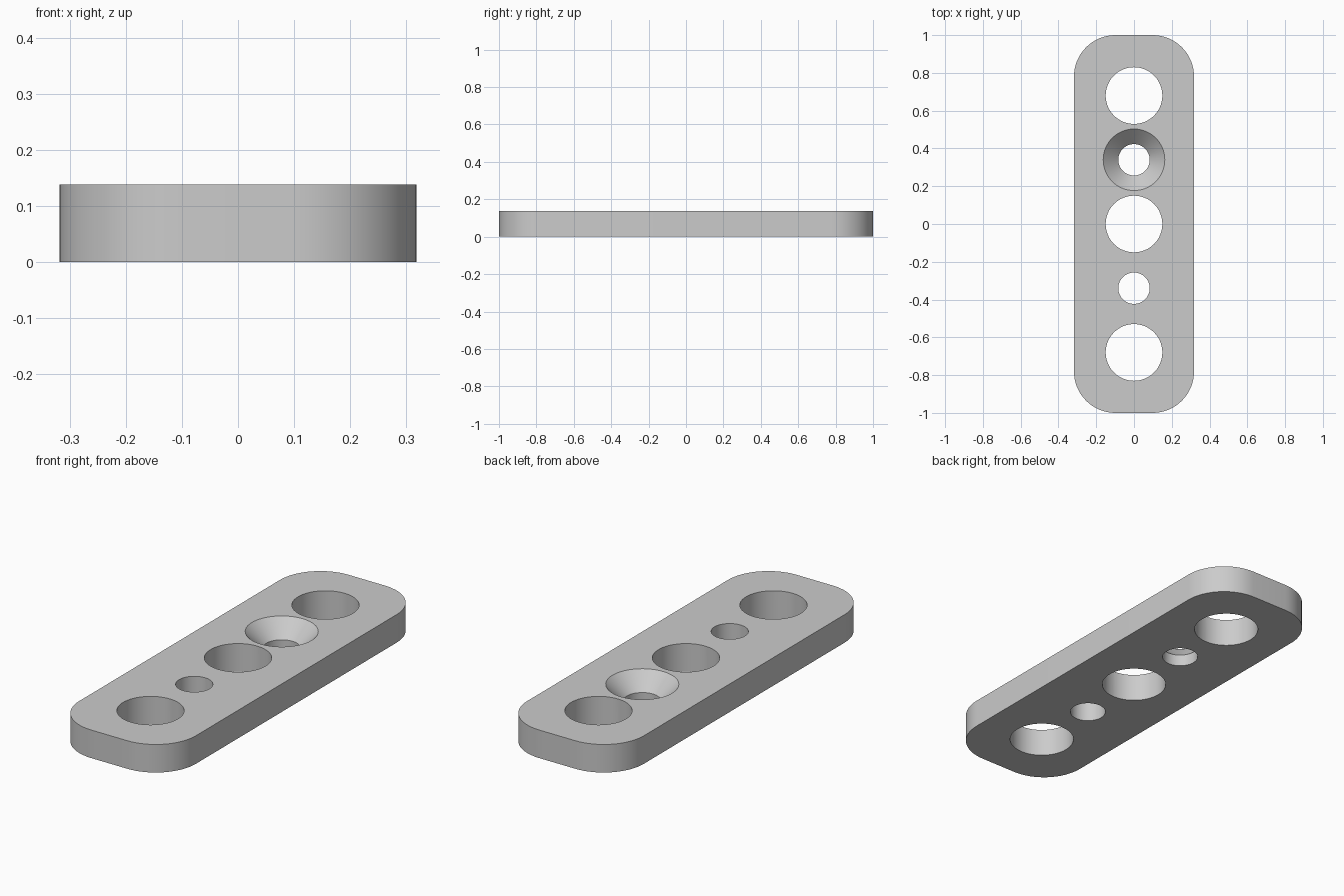
import bpy, bmesh, math

cube = bpy.data.objects.get("Cube")
if cube:
    bpy.data.objects.remove(cube, do_unlink=True)

WIDTH, LENGTH, HEIGHT, CORNER = 0.636, 2.0, 0.138, 0.22
PITCH, BIG, SMALL, SINK = 0.34, 0.15, 0.083, 0.163
MARGIN = 0.05

grey = bpy.data.materials.new("plain_grey")
grey.use_nodes = True
colour = (0.6, 0.6, 0.6, 1)
grey.diffuse_color = colour
grey.node_tree.nodes["Principled BSDF"].inputs["Base Color"].default_value = colour


def make_object(name, bm):
    mesh = bpy.data.meshes.new(name)
    bmesh.ops.recalc_face_normals(bm, faces=bm.faces)
    bm.to_mesh(mesh)
    bm.free()
    mesh.materials.append(grey)
    obj = bpy.data.objects.new(name, mesh)
    bpy.context.collection.objects.link(obj)
    return obj


def add_turned(bm, y, profile, sides=64):
    """Closed turned solid from (radius, height) pairs."""
    rings = [[bm.verts.new((r * math.cos(math.tau * i / sides),
                            y + r * math.sin(math.tau * i / sides), z))
              for i in range(sides)] for r, z in profile]
    for low, high in zip(rings, rings[1:]):
        for i in range(sides):
            j = (i + 1) % sides
            bm.faces.new((low[i], low[j], high[j], high[i]))
    bm.faces.new(rings[0][::-1])
    bm.faces.new(rings[-1])


# Plate with rounded upright corners
bm = bmesh.new()
bmesh.ops.create_cube(bm, size=1)
for v in bm.verts:
    v.co = (v.co.x * WIDTH, v.co.y * LENGTH, (v.co.z + 0.5) * HEIGHT)
upright = [e for e in bm.edges if abs(e.verts[0].co.z - e.verts[1].co.z) > HEIGHT / 2]
bmesh.ops.bevel(bm, geom=upright, offset=CORNER, segments=16, profile=0.5, affect='EDGES')
plate = make_object("mounting_plate", bm)

# Hole cutters: three large, one small, one countersunk
bottom, top = -MARGIN, HEIGHT + MARGIN
bm = bmesh.new()
for step, radius in ((-2, BIG), (-1, SMALL), (0, BIG), (2, BIG)):
    add_turned(bm, step * PITCH, [(radius, bottom), (radius, top)])
add_turned(bm, PITCH, [(SMALL, bottom), (SMALL, HEIGHT - (SINK - SMALL)),
                       (SINK + MARGIN, top)])
cutter = make_object("hole_cutter", bm)
cutter.hide_render = True

# Cut the holes, then discard the cutter
cut = plate.modifiers.new("holes", 'BOOLEAN')
cut.operation, cut.solver, cut.object = 'DIFFERENCE', 'EXACT', cutter
bpy.context.view_layer.objects.active = plate
plate.select_set(True)
bpy.ops.object.modifier_apply(modifier=cut.name)
bpy.data.objects.remove(cutter, do_unlink=True)
bpy.ops.object.shade_smooth_by_angle(angle=math.radians(30))
